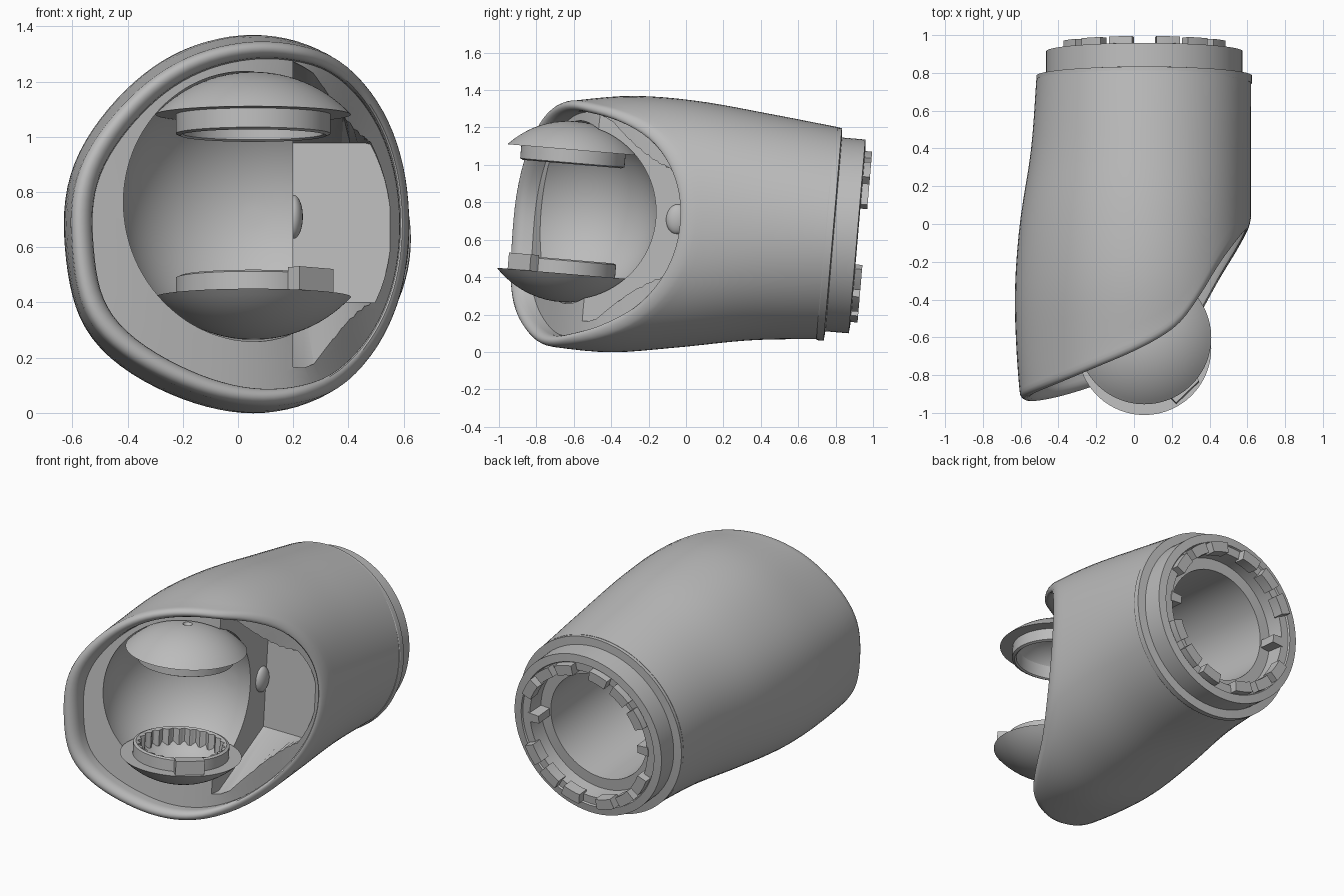
import bpy, bmesh
from math import sin, cos, pi, radians, acos, sqrt
from mathutils import Matrix, Vector

if "Cube" in bpy.data.objects:
    bpy.data.objects.remove(bpy.data.objects["Cube"])

GREY = bpy.data.materials.new("plain grey")
GREY.use_nodes = True
GREY.diffuse_color = (0.5, 0.5, 0.5, 1)
GREY.node_tree.nodes["Principled BSDF"].inputs["Base Color"].default_value = (0.5, 0.5, 0.5, 1)

# Everything is built around the ball centre with the arm axis along y, then tilted
TILT = Matrix.Translation((0, -0.63, 0.75)) @ Matrix.Rotation(radians(-4.9), 4, 'X')
AX = 0.055
N = 96


def skin(name, rows, loop=False):
    """Bridge closed rows of points; cap the ends, or join last row to first."""
    bm = bmesh.new()
    rings = [[bm.verts.new(p) for p in row] for row in rows]
    pairs = list(zip(rings, rings[1:])) + ([(rings[-1], rings[0])] if loop else [])
    for a, b in pairs:
        n = len(a)
        for i in range(n):
            j = (i + 1) % n
            bm.faces.new((a[i], a[j], b[j], b[i]))
    if not loop:
        bm.faces.new(rings[0])
        bm.faces.new(rings[-1])
    bmesh.ops.recalc_face_normals(bm, faces=bm.faces)
    me = bpy.data.meshes.new(name)
    bm.to_mesh(me)
    bm.free()
    me.transform(TILT)
    me.materials.append(GREY)
    ob = bpy.data.objects.new(name, me)
    bpy.context.collection.objects.link(ob)
    return ob


def lathe(name, profile, axis='y', loop=True):
    """Turn (radius, height) points about the arm axis or the upright axis."""
    def at(r, h, a):
        if axis == 'y':
            return (AX + r * cos(a), h, r * sin(a))
        return (AX + r * cos(a), r * sin(a), h)
    return skin(name, [[at(r, h, 2 * pi * i / N) for i in range(N)] for r, h in profile], loop)


def arc_block(name, r0, r1, v0, v1, mid, half, steps=4):
    """Curved block on the rear ring."""
    rows = []
    for k in range(steps + 1):
        a = radians(mid - half + 2 * half * k / steps)
        rows.append([(AX + r * cos(a), v, r * sin(a))
                     for r, v in ((r0, v0), (r1, v0), (r1, v1), (r0, v1))])
    return skin(name, rows)


def curve(points, t):
    """Smooth interpolation through (t, values...) points."""
    k = 0
    while k < len(points) - 2 and t > points[k + 1][0]:
        k += 1
    p, q = points[k], points[k + 1]
    o, s = points[max(k - 1, 0)], points[min(k + 2, len(points) - 1)]
    h = q[0] - p[0]
    u = min(max((t - p[0]) / h, 0), 1)
    out = []
    for i in range(1, len(p)):
        m0 = (q[i] - o[i]) / (q[0] - o[0]) * h
        m1 = (s[i] - p[i]) / (s[0] - p[0]) * h
        out.append((2*u**3 - 3*u*u + 1) * p[i] + (u**3 - 2*u*u + u) * m0
                   + (3*u*u - 2*u**3) * q[i] + (u**3 - u*u) * m1)
    return out


def finish(ob, angle=30):
    bpy.ops.object.select_all(action='DESELECT')
    ob.select_set(True)
    bpy.context.view_layer.objects.active = ob
    bpy.ops.object.shade_smooth_by_angle(angle=radians(angle))


def carve(ob, cutter):
    mod = ob.modifiers.new("cut", 'BOOLEAN')
    mod.operation, mod.solver, mod.object = 'DIFFERENCE', 'EXACT', cutter
    bpy.context.view_layer.objects.active = ob
    bpy.ops.object.modifier_apply(modifier=mod.name)
    bpy.data.objects.remove(cutter)


# Shell sections: station, left, right, bottom, top
SECTIONS = [(-0.42, -0.59, 0.60, -0.70, 0.52), (-0.07, -0.62, 0.615, -0.725, 0.585),
            (0.28, -0.63, 0.62, -0.73, 0.645), (0.63, -0.605, 0.62, -0.676, 0.649),
            (1.03, -0.545, 0.62, -0.602, 0.613), (1.43, -0.515, 0.62, -0.56, 0.57)]
# Slanted mouth seen from above: x, station
MOUTH = [(-0.65, -0.31), (-0.4, -0.24), (-0.2, -0.17), (0, -0.09), (0.15, -0.01),
         (0.25, 0.07), (0.35, 0.21), (0.45, 0.38), (0.55, 0.53), (0.65, 0.68)]
BACK = 1.4


def mouth(x):
    return curve(MOUTH, x)[0]


def outer(a, v):
    """Egg-shaped section that becomes round towards the rear."""
    lo, hi, bot, top = curve(SECTIONS, v)
    mid = (lo + hi) / 2
    bulge = (0.05 + 0.15 * min(cos(a), 0) * sin(a)) * sin(2 * a) ** 2 * min(1, 1 - v / BACK)
    x = mid + (hi - lo) / 2 * cos(a) * (1 + bulge) + (AX - mid) * sin(a) ** 2
    return x, (bot + top) / 2 + (top - bot) / 2 * sin(a)


angles = [2 * pi * i / N for i in range(N)]
starts = []
for a in angles:
    v = 0
    for _ in range(12):
        v = mouth(outer(a, v)[0])
    starts.append(v + 0.05)

rows = []
for k in range(19):
    row = []
    for a, s in zip(angles, starts):
        v = BACK + (s - BACK) * k / 18
        x, w = outer(a, v)
        row.append((x, v, w))
    rows.append(row)
rim = rows[-1]


def inset(amount, depth, shrink=1):
    """Rim loop moved inward, least on the right, and laid on the mouth surface."""
    loop = []
    for a, (x, v, w) in zip(angles, rim):
        f = (1 - amount * (0.65 - 0.25 * cos(a)) / 0.62) * shrink
        loop.append((x * f, mouth(x * f) + depth, -0.05 + (w + 0.05) * f))
    return loop


for k in range(1, 9):
    t = pi * k / 8
    rows.append(inset(0.045 * (1 - cos(t)), 0.05 * (1 - sin(t))))
for shrink in (1, 0.9, 0.78, 0.64, 0.48, 0.3, 0.12, 0.01):
    rows.append(inset(0.09, 0.1, shrink))
shell = skin("arm_shell", rows)

# Side pocket: flat floor with sloped ends
t0 = acos(0.18 / 0.535)
pocket = []
for v, low, high in ((-0.6, -0.575, 0.55), (0.2, -0.575, 0.55), (0.63, -0.297, 0.283)):
    pocket.append([(0.02 + 0.535 * cos(t), v, min(max(-0.03 + 0.6 * sin(t), low), high))
                   for t in (t0 * (i / 16 - 1) for i in range(33))])
carve(shell, skin("pocket_cutter", pocket))

# Ball socket
R = 0.492
ball = [(R * sin(pi * k / 48), -R * cos(pi * k / 48)) for k in range(1, 48)]
carve(shell, lathe("socket_cutter", ball, 'y', False))

# Stepped bore from the rear
carve(shell, lathe("bore_cutter", [(0.25, 0.7), (0.25, 0.82), (0.34, 0.82), (0.34, 2)], 'y', False))
finish(shell, 35)

# Rear collar and coupling ring
finish(lathe("rear_coupling", [
    (0.34, 1.38), (0.568, 1.38), (0.571, 1.385), (0.571, 1.42), (0.52, 1.425), (0.52, 1.55),
    (0.47, 1.555), (0.465, 1.545), (0.415, 1.545), (0.41, 1.44), (0.34, 1.44)]))
for side in (0, 180):
    for mid in (30, 52, 74, -30, -52, -74):
        finish(arc_block("coupling_tooth", 0.4, 0.463, 1.52, 1.592, side + mid, 8))
    finish(arc_block("coupling_key", 0.35, 0.425, 1.43, 1.55, side, 4))

# Domed caps with inner rings, above and below; only the lower ring is toothed
CAP_R, FLANGE = 0.485, 0.354
EDGE = sqrt(CAP_R ** 2 - FLANGE ** 2)
for sign, word, wave, bore in ((1, "upper", 0, 0.255), (-1, "lower", 0.009, 0.245)):
    end = acos(EDGE / CAP_R)
    profile = [(CAP_R * sin(end * k / 14), sign * CAP_R * cos(end * k / 14)) for k in range(14, 0, -1)]
    profile += [(0.01, sign * 0.45), (0.12, sign * 0.437), (0.2, sign * 0.4), (0.25, sign * 0.35),
                (0.26, sign * EDGE)]
    finish(lathe(word + "_cap", profile, 'z'), 35)
    ring = []
    for r, h, wavy in ((0.28, 0.35, 0), (0.28, 0.262, 0), (0.264, 0.255, 0),
                       (bore, 0.262, wave), (bore, 0.36, wave)):
        ring.append([(AX + (r + wavy * cos(24 * a)) * cos(a), (r + wavy * cos(24 * a)) * sin(a),
                      sign * h) for a in (2 * pi * i / 192 for i in range(192))])
    finish(skin(word + "_ring", ring, True))


def block(name, centre, size, turn):
    m = Matrix.Translation(centre) @ Matrix.Rotation(radians(turn), 4, 'Z')
    return skin(name, [[m @ Vector((sx * size[0] / 2, sy * size[1] / 2, h * size[2] / 2))
                        for sx, sy in ((-1, -1), (1, -1), (1, 1), (-1, 1))] for h in (-1, 1)])


# Stop tab on the lower ring
block("stop_tab", (AX + 0.3 * cos(radians(-46)), 0.3 * sin(radians(-46)), -0.295),
      (0.17, 0.06, 0.1), 44)

# Small rounded stud in the pocket corner
stud = []
for k in range(1, 16):
    t = pi * k / 16
    stud.append([(0.2 + 0.035 * sin(t) * cos(a), 0.585 + 0.06 * sin(t) * sin(a), 0.01 + 0.08 * cos(t))
                 for a in (2 * pi * i / 24 for i in range(24))])
finish(skin("pocket_stud", stud), 60)
